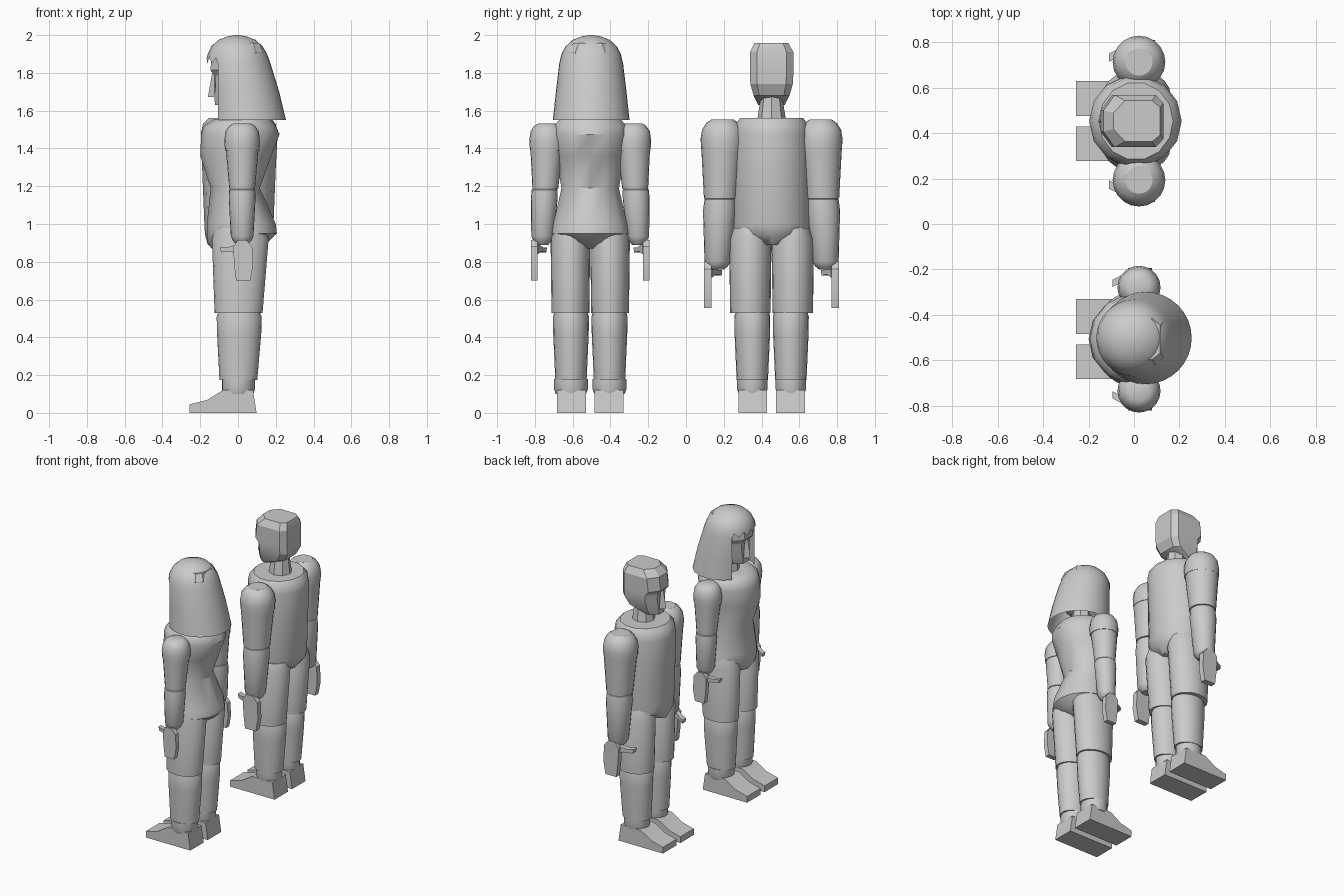
import bpy, bmesh, math
from mathutils import Vector

if "Cube" in bpy.data.objects:
    bpy.data.objects.remove(bpy.data.objects["Cube"])


def finish(name, bm, angle=32):
    bmesh.ops.recalc_face_normals(bm, faces=bm.faces)
    me = bpy.data.meshes.new(name)
    bm.to_mesh(me)
    bm.free()
    ob = bpy.data.objects.new(name, me)
    bpy.context.collection.objects.link(ob)
    bpy.ops.object.select_all(action='DESELECT')
    ob.select_set(True)
    bpy.context.view_layer.objects.active = ob
    bpy.ops.object.shade_smooth_by_angle(angle=math.radians(angle))
    return ob


def skin(bm, loops, bottom=True, top=True):
    vs = [[bm.verts.new(p) for p in lp] for lp in loops]
    n = len(vs[0])
    for a, b in zip(vs, vs[1:]):
        for i in range(n):
            bm.faces.new((a[i], a[(i + 1) % n], b[(i + 1) % n], b[i]))
    if bottom:
        bm.faces.new(vs[0][::-1])
    if top:
        bm.faces.new(vs[-1])


def ellipse(cx, cy, z, rx, ry, n):
    return [(cx + rx * math.cos(2 * math.pi * i / n),
             cy + ry * math.sin(2 * math.pi * i / n), z) for i in range(n)]


def loft(name, rings, n=20, angle=32):
    bm = bmesh.new()
    skin(bm, [ellipse(*r, n) for r in rings])
    return finish(name, bm, angle)


def slab(name, profile, y0, y1, slant=0):
    # side profile (x, z) extruded across y; slant shifts y with x
    bm = bmesh.new()
    x0 = profile[0][0]
    skin(bm, [[(x, y + slant * (x - x0), z) for x, z in profile] for y in (y0, y1)])
    return finish(name, bm, 20)


def head(name, cy):
    rings = [(1.63, -.122, -.02, .07), (1.68, -.125, .10, .095), (1.74, -.118, .13, .112),
             (1.785, -.122, .13, .115), (1.815, -.147, .13, .115),
             (1.91, -.135, .13, .115), (1.957, -.09, .115, .09)]
    bm = bmesh.new()
    loops = []
    for z, f, b, w in rings:
        half = [(f, w * .4), (f + .05, w), (b - .035, w), (b, w * .68)]
        loops.append([(x, cy + y, z) for x, y in half] +
                     [(x, cy - y, z) for x, y in reversed(half)])
    skin(bm, loops)
    finish(name + "_head", bm, 25)
    loft(name + "_nose", [(-.125, cy, 1.672, .034, .03), (-.125, cy, 1.80, .012, .012)], 4)
    loft(name + "_neck", [(.02, cy, 1.54, .08, .077), (.02, cy, 1.69, .06, .055)], 8)


def figure(name, cy, torso, arm, wrist, k, leg_k, ankle):
    head(name, cy)
    # torso: rows of z, front x, back x, half width
    loft(name + "_torso", [((f + b) / 2, cy, z, (b - f) / 2, w) for z, f, b, w in torso], 14, 40)
    for s, side in ((-1, "right"), (1, "left")):
        # arm pieces: rows of outward offset, z, radius
        for part, rows in arm.items():
            loft(f"{name}_{side}_{part}", [(.022, cy + s * o, z, r, r) for o, z, r in rows])
        # hand and thumb
        o = arm["forearm"][0][0] + .045 * k
        palm = [(-.026, -.02), (.0, .015), (.045, .015), (.075, -.02),
                (.08, -.12), (.065, -.2), (-.01, -.2), (-.02, -.12)]
        slab(f"{name}_{side}_hand", [(x * k, wrist + z * k) for x, z in palm],
             cy + s * (o - .018 * k), cy + s * (o + .016 * k))
        thumb = [(.0, -.005), (-.06, -.025), (-.095, -.025), (-.09, -.05), (-.04, -.045), (.0, -.06)]
        slab(f"{name}_{side}_thumb", [(x * k, wrist + z * k) for x, z in thumb],
             cy + s * (o - .02 * k), cy + s * (o + .012 * k), s * .5)
        # leg
        c = cy + s * .105 * leg_k
        loft(f"{name}_{side}_thigh", [(.003, c, .53, .127, .1 * leg_k),
                                      (.012, c, .92, .15, .105 * leg_k),
                                      (.012, c, .98, .13, .09)])
        c = cy + s * .102
        loft(f"{name}_{side}_shin", [(.002, c, .175, .1, .083), (.006, c, .42, .117, .094),
                                     (.006, c, .51, .119, .095), (.006, c, .56, .1, .08)])
        loft(f"{name}_{side}_ankle", [(.002, c, .10, .08, ankle * .9), (.002, c, .125, .087, ankle),
                                      (.002, c, .18, .087, ankle)])
        slab(f"{name}_{side}_foot", [(-.256, 0), (.098, 0), (.08, .12), (-.08, .12),
                                     (-.165, .068), (-.256, .045)],
             cy + s * .023, cy + s * .176)


# slim figure
F = -.507
figure("woman", F,
       [(.87, -.14, .09, .08), (.905, -.165, .16, .15), (.95, -.165, .206, .207),
        (1.0, -.165, .2, .2), (1.19, -.145, .116, .156), (1.36, -.2, .175, .187),
        (1.475, -.195, .22, .203), (1.52, -.18, .2, .195), (1.555, -.13, .175, .165)],
       {"shoulder": [(.228, 1.39, .091), (.228, 1.44, .095), (.228, 1.49, .088), (.228, 1.52, .068), (.228, 1.533, .045)],
        "upper_arm": [(.238, 1.185, .068), (.23, 1.4, .087)],
        "forearm": [(.252, .89, .03), (.252, .91, .048), (.252, .935, .06), (.243, 1.14, .071), (.241, 1.18, .069), (.241, 1.2, .05)]},
       .90, 1.0, 1.0, .089)

# broad figure
M = .453
figure("man", M,
       [(.89, -.16, .13, .06), (.945, -.175, .175, .2), (1.0, -.178, .188, .206),
        (1.3, -.19, .2, .206), (1.48, -.197, .21, .203), (1.53, -.185, .2, .195),
        (1.56, -.155, .172, .172)],
       {"shoulder": [(.26, 1.39, .112), (.26, 1.45, .116), (.26, 1.5, .108), (.26, 1.535, .085), (.26, 1.552, .06)],
        "upper_arm": [(.27, 1.135, .088), (.262, 1.4, .11)],
        "forearm": [(.287, .76, .036), (.287, .775, .055), (.286, .8, .069), (.275, 1.07, .088), (.272, 1.13, .083), (.272, 1.15, .06)]},
       .785, 1.15, 1.07, .08)

# long hair: flaring shell, cut open at the face below the fringe
bm = bmesh.new()
hair = [(1.55, .051, .203), (1.7, .031, .187), (1.85, .003, .169), (1.9, -.003, .157),
        (1.94, -.005, .136), (1.975, -.005, .098), (1.993, -.005, .05), (2.0, -.005, .012)]
skin(bm, [ellipse(x, F + .005, z, r, r, 32) for z, x, r in hair], bottom=False)
low = [f for f in bm.faces if max(v.co.z for v in f.verts) < 1.86]
geom = low + list({e for f in low for e in f.edges}) + list({v for f in low for v in f.verts})
cut = bmesh.ops.bisect_plane(bm, geom=geom, plane_co=(-.106, 0, 0), plane_no=(1, 0, 0))
bmesh.ops.delete(bm, geom=[f for f in bm.faces if f.calc_center_median().x < -.106
                           and f.calc_center_median().z < 1.85], context='FACES')
# zigzag fringe tips
fringe = sorted((v for v in bm.verts if abs(v.co.z - 1.85) < 1e-4 and v.co.x < -.11),
                key=lambda v: v.co.y)
for v in fringe[::2]:
    v.co.z += .03
finish("woman_hair", bm, 40)
